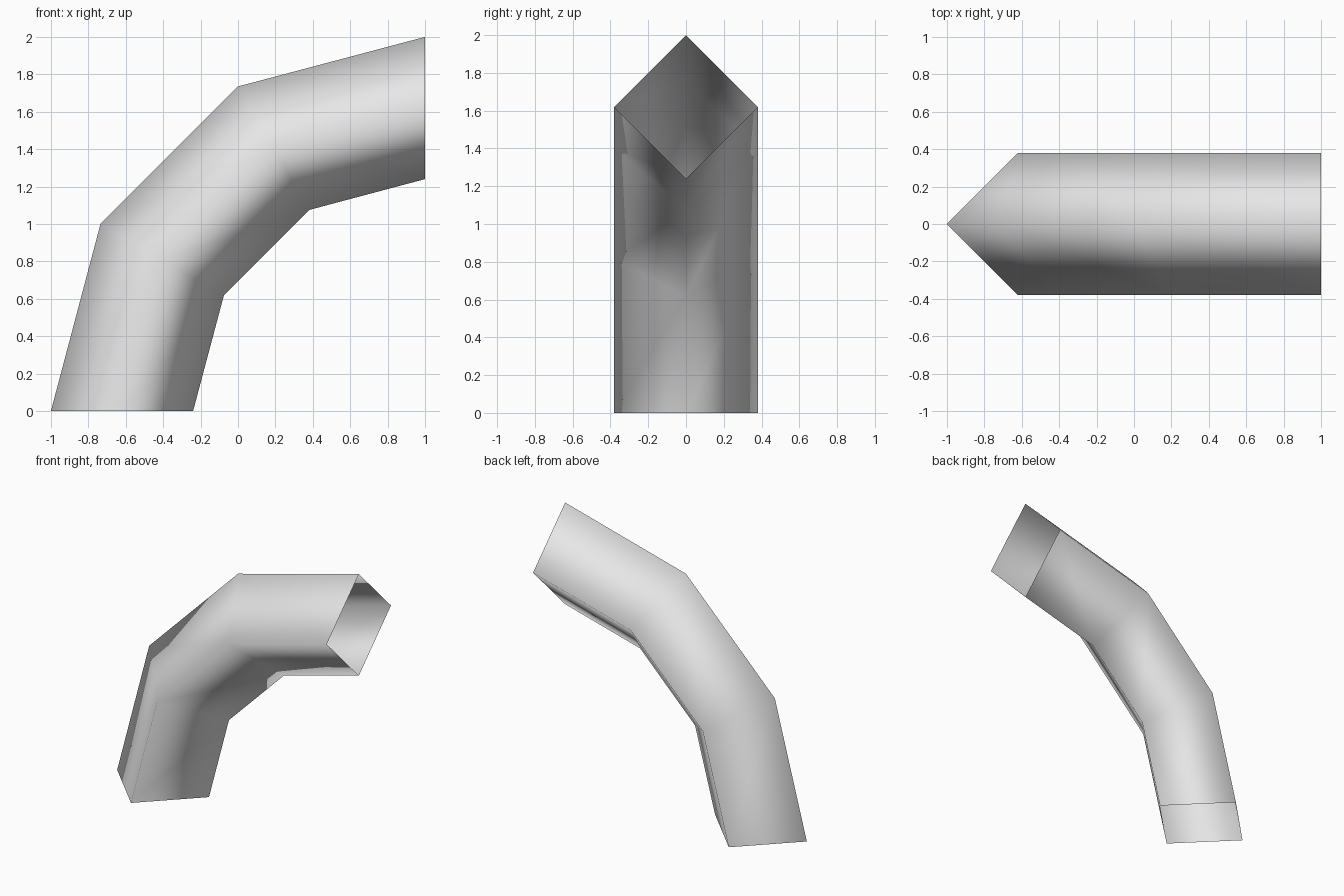
import bpy, bmesh

cube = bpy.data.objects.get("Cube")
if cube:
    bpy.data.objects.remove(cube, do_unlink=True)

# Plain grey material
grey = bpy.data.materials.new("light_grey")
grey.use_nodes = True
colour = (0.8, 0.8, 0.8, 1)
grey.diffuse_color = colour
grey.node_tree.nodes["Principled BSDF"].inputs["Base Color"].default_value = colour

HALF_WIDTH = 0.38

# Outer and inner corner (x, z) of the first two sections
half = [((-1, 0), (-0.24, 0)), ((-0.735, 1), (-0.075, 0.62))]


def flip(p):
    """Reflect a point across the bend's diagonal."""
    return 1 - p[1], 1 - p[0]


# The second half of the bend mirrors the first
sections = half + [(flip(a), flip(b)) for a, b in reversed(half)]

# Diamond rings joined into an open four-sided tube
bm = bmesh.new()
rings = []
for (ox, oz), (ix, iz) in sections:
    mx, mz = (ox + ix) / 2, (oz + iz) / 2
    corners = [(ox, 0, oz), (mx, -HALF_WIDTH, mz), (ix, 0, iz), (mx, HALF_WIDTH, mz)]
    rings.append([bm.verts.new(c) for c in corners])

for low, high in zip(rings, rings[1:]):
    for i in range(4):
        j = (i + 1) % 4
        face = bm.faces.new((low[i], low[j], high[j], high[i]))
        face.smooth = True

mesh = bpy.data.meshes.new("bent_tube")
bm.to_mesh(mesh)
bm.free()
mesh.materials.append(grey)
tube = bpy.data.objects.new("bent_tube", mesh)
bpy.context.collection.objects.link(tube)
